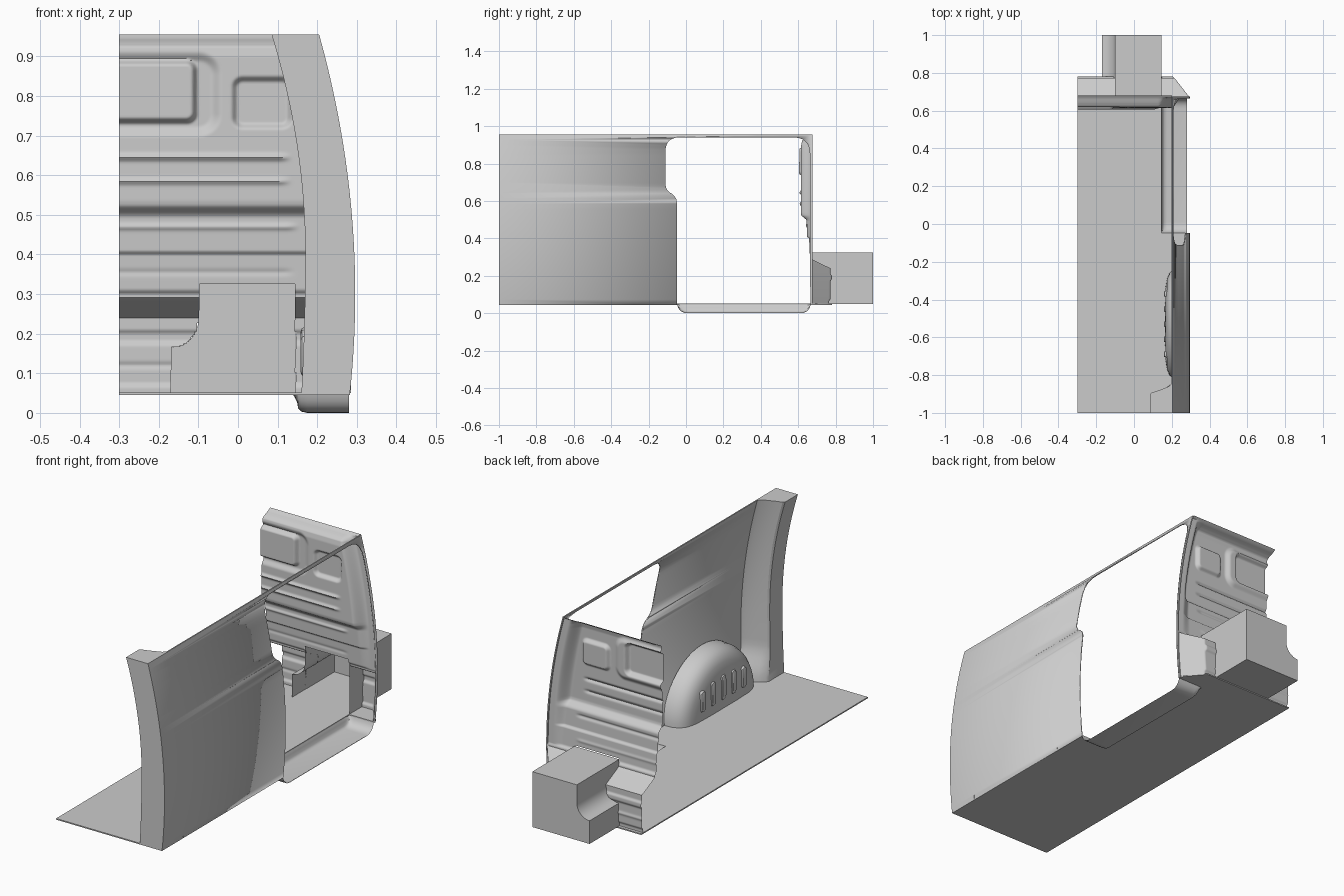
import bpy, bmesh, math
from mathutils import Vector

if "Cube" in bpy.data.objects:
    bpy.data.objects.remove(bpy.data.objects["Cube"])


def outer(z):                       # curved outside of the body wall
    return 0.296 - 0.212 * (z - 0.3) ** 2


def inner(z):                       # inside edge of the end pillar
    return 0.17 - (0.276 if z > 0.4 else 0.08) * (z - 0.4) ** 2


def make(name, verts, faces, smooth=30):
    me = bpy.data.meshes.new(name)
    me.from_pydata([tuple(v) for v in verts], [], faces)
    bm = bmesh.new()
    bm.from_mesh(me)
    bmesh.ops.recalc_face_normals(bm, faces=bm.faces)
    bm.to_mesh(me)
    bm.free()
    ob = bpy.data.objects.new(name, me)
    bpy.context.collection.objects.link(ob)
    bpy.ops.object.select_all(action='DESELECT')
    bpy.context.view_layer.objects.active = ob
    ob.select_set(True)
    bpy.ops.object.shade_smooth_by_angle(angle=math.radians(smooth))
    return ob


def loft(name, rings, closed=True, caps=(True, True), smooth=30):
    n = len(rings[0])
    verts = [p for r in rings for p in r]
    faces = []
    for i in range(len(rings) - 1):
        for j in range(n if closed else n - 1):
            k = (j + 1) % n
            faces.append((i * n + j, i * n + k, (i + 1) * n + k, (i + 1) * n + j))
    if caps[0]:
        faces.append(tuple(range(n)))
    if caps[1]:
        faces.append(tuple(range((len(rings) - 1) * n, len(rings) * n)))
    return make(name, verts, faces, smooth)


def rounded(points, seg=6):         # 2D outline, each point is (a, b, radius)
    out = []
    for i, (a, b, r) in enumerate(points):
        p = Vector((a, b))
        if r == 0:
            out.append(p)
            continue
        d0 = (Vector(points[i - 1][:2]) - p).normalized() * r
        d1 = (Vector(points[(i + 1) % len(points)][:2]) - p).normalized() * r
        for s in range(seg + 1):
            t = s / seg
            out.append(p + d0 * (1 - t) ** 2 + d1 * t ** 2)
    return out


def lerp_table(table, v):
    for (a, fa), (b, fb) in zip(table, table[1:]):
        if v <= b:
            return fa + (fb - fa) * (v - a) / (b - a)
    return table[-1][1]


def step(a, b, v):
    t = min(1, max(0, (v - a) / (b - a)))
    return t * t * (3 - 2 * t)


# Side wall: thin curved skin with the door opening cut out
zs = [0.045 + 0.91 * i / 32 for i in range(33)]
section = [(outer(z), z) for z in zs] + [(outer(z) - 0.006, z) for z in reversed(zs)]
wall = loft("side_wall", [[(x, y, z) for x, z in section] for y in (-1, 0.675)])
door = rounded([(-0.048, -0.1, 0), (-0.048, 0.625, 0.04), (-0.11, 0.655, 0.04),
                (-0.11, 0.94, 0.075), (0.662, 0.94, 0.09), (0.665, -0.1, 0)])
cutter = loft("door_cutter", [[(x, p.x, p.y) for p in door] for x in (0.1, 0.4)])
cutter.hide_render = True
mod = wall.modifiers.new("door", 'BOOLEAN')
mod.object, mod.operation, mod.solver = cutter, 'DIFFERENCE', 'EXACT'
bpy.context.view_layer.objects.active = wall
bpy.ops.object.modifier_apply(modifier=mod.name)
bpy.data.objects.remove(cutter)

# End pillar, flaring into the floor
rings = []
for z in zs:
    xi, xo, f = inner(z), outer(z) - 0.001, 0.06 * (1 - step(0.05, 0.22, z))
    rings.append([(xi, -1, z), (xo, -1, z), (xo, -0.84 + f, z), (xo - 0.02, -0.86 + f, z),
                  (xi + 0.035, -0.885 + f * 0.6, z), (xi + 0.008, -0.892 + f * 0.4, z),
                  (xi, -0.9 + f * 0.3, z)])
loft("end_pillar", rings)

# Floor with a notch for the step well
plan = [(-0.3, -1), (0.28, -1), (0.28, -0.048), (0.145, -0.048), (0.145, 0.665),
        (0.28, 0.665), (0.275, 0.69), (0.2, 0.78), (-0.3, 0.78)]
loft("floor", [[(x, y, z) for x, y in plan] for z in (0.045, 0.051)])

# Step well below the door, open to the outside
u = rounded([(-0.048, 0.05, 0), (-0.035, 0.003, 0.045), (0.655, 0.003, 0.045), (0.667, 0.05, 0)])
levels = [(0.28, 1), (0.175, 1), (0.16, 0.93), (0.152, 0.75), (0.149, 0.4), (0.14, 0.05)]
for name, lift in (("step_well_top", 0), ("step_well_underside", -0.003)):
    loft(name, [[(x, p.x, 0.05 - (0.05 - p.y) * d + lift) for p in u] for x, d in levels],
         closed=False, caps=(False, False), smooth=40)

# Wheel arch: half revolve about a crosswise axis, with ribs on its inner face
profile = [(0.285, 0.305), (0.24, 0.302), (0.21, 0.29), (0.188, 0.27), (0.175, 0.24),
           (0.168, 0.2), (0.165, 0.1), (0.165, 0.001)]
arc = [math.pi * i / 40 for i in range(41)]
loft("wheel_arch", [[(x, -0.53 + r * math.cos(a), 0.05 + 0.93 * r * math.sin(a)) for a in arc]
                    for x, r in profile], closed=False, caps=(False, False), smooth=40)
for i in range(5):
    y = -0.69 + 0.08 * i
    top = 0.22 - 0.9 * (y + 0.53) ** 2
    rib = [(y - 0.016, 0.09, 0.012), (y + 0.016, 0.09, 0.012),
           (y + 0.016, top, 0.012), (y - 0.016, top, 0.012)]
    o = rounded(rib, 3)
    mid = Vector((y, (0.09 + top) / 2))
    loft("wheel_arch_rib", [[(x, *(mid + (p - mid) * s)) for p in o]
                            for x, s in ((0.175, 1), (0.161, 0.9), (0.158, 0.75))])

# Rear box with one scooped corner, open towards the cabin
box = [(-0.17, 0.05), (0.145, 0.05), (0.145, 0.325), (-0.1, 0.325)]
box += [(-0.17 + 0.07 * math.cos(a * math.pi / 16), 0.235 - 0.07 * math.sin(a * math.pi / 16))
        for a in range(9)]
loft("rear_box", [[(x, y, z) for x, z in box] for y in (0.668, 1)], caps=(False, True))

# Pressed bulkhead: height field along y with ridges and panels
depth = [(0.05, 0.765), (0.065, 0.765), (0.075, 0.772), (0.17, 0.772), (0.182, 0.78),
         (0.2, 0.78), (0.21, 0.773), (0.24, 0.773), (0.28, 0.69), (0.29, 0.672),
         (0.3, 0.672), (0.31, 0.662), (0.4, 0.658), (0.408, 0.648), (0.495, 0.645),
         (0.503, 0.64), (0.522, 0.617), (0.535, 0.614), (0.9, 0.616), (0.925, 0.622),
         (0.938, 0.645), (0.944, 0.665), (0.955, 0.68)]
ridges = [(0.645, 0.14, -0.009), (0.585, 0.14, -0.007), (0.47, 0.16, -0.006),
          (0.355, 0.15, 0.003), (0.12, 0.15, 0.004)]


def panel(x, z, x0, x1, z0, z1, r, slope):      # 1 inside a rounded rectangle, 0 outside
    qx = abs(x - (x0 + x1) / 2) - (x1 - x0) / 2 + r
    qz = abs(z - (z0 + z1) / 2) - (z1 - z0) / 2 + r
    d = math.hypot(max(qx, 0), max(qz, 0)) + min(max(qx, qz), 0) - r
    return 1 - step(-slope, 0, d)


def bulkhead_y(x, z):
    y = lerp_table(depth, z)
    for h, end, amount in ridges:
        y += amount * math.exp(-((z - h) / 0.007) ** 2) * (1 - step(end - 0.04, end, x))
    y += 0.014 * panel(x, z, -0.6, -0.04, 0.695, 0.915, 0.06, 0.03)
    y -= 0.024 * panel(x, z, -0.6, -0.1, 0.728, 0.895, 0.03, 0.018)
    y += 0.016 * panel(x, z, -0.018, 0.14, 0.715, 0.852, 0.03, 0.018)
    edge = outer(z) - x                          # turn into the door post
    if z > 0.3:
        y += (max(y, 0.668) - y) * (1 - step(0.035, 0.085, edge))
    else:
        y = min(y, 0.668 + max(0, edge) * 1.3)
    return y


def in_box(x, z):
    if not (-0.17 < x < 0.145 and z < 0.325):
        return False
    return x > -0.1 or (z < 0.235 and math.hypot(x + 0.17, z - 0.235) > 0.07)


NX, NZ = 120, 210
verts, faces = [], []
for j in range(NZ + 1):
    z = 0.05 + 0.905 * j / NZ
    for i in range(NX + 1):
        x = -0.3 + (outer(z) - 0.004 + 0.3) * i / NX
        verts.append((x, bulkhead_y(x, z), z))
for j in range(NZ):
    for i in range(NX):
        a = j * (NX + 1) + i
        quad = (a, a + 1, a + NX + 2, a + NX + 1)
        c = sum((Vector(verts[k]) for k in quad), Vector()) / 4
        if not in_box(c.x, c.z):
            faces.append(quad)
make("bulkhead", verts, faces, 50)
